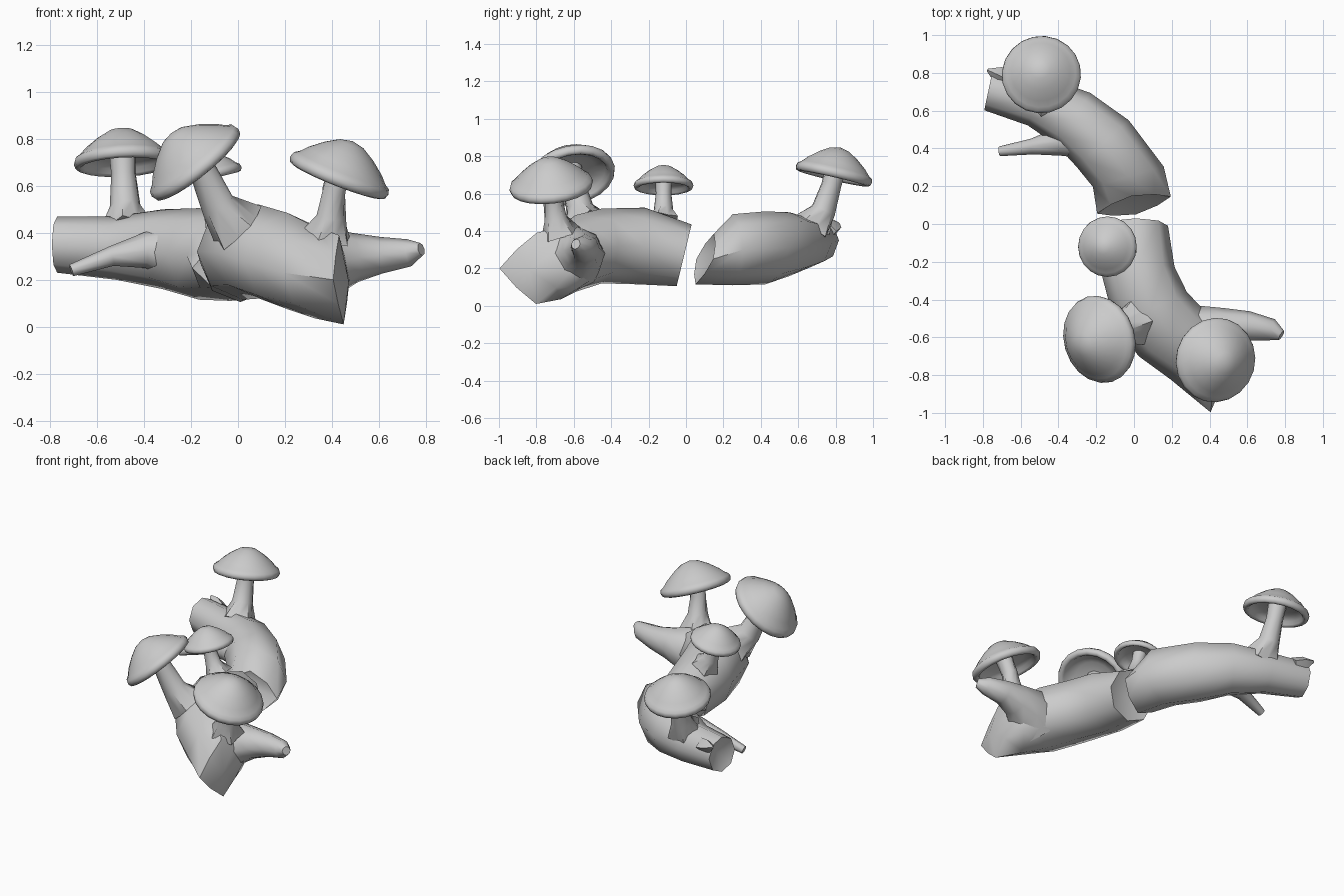
import bpy
import bmesh
from math import cos, sin, tau, radians
from mathutils import Vector

cube = bpy.data.objects.get("Cube")
if cube:
    bpy.data.objects.remove(cube)

grey = bpy.data.materials.new("plain_grey")
grey.use_nodes = True
grey.diffuse_color = (0.6, 0.6, 0.6, 1)
grey.node_tree.nodes["Principled BSDF"].inputs["Base Color"].default_value = (0.6, 0.6, 0.6, 1)


def finish(name, bm, angle):
    """Turn a bmesh into a smooth shaded object."""
    bmesh.ops.remove_doubles(bm, verts=bm.verts, dist=0.0005)
    bmesh.ops.recalc_face_normals(bm, faces=bm.faces)
    mesh = bpy.data.meshes.new(name)
    bm.to_mesh(mesh)
    bm.free()
    mesh.materials.append(grey)
    obj = bpy.data.objects.new(name, mesh)
    bpy.context.collection.objects.link(obj)
    bpy.ops.object.select_all(action='DESELECT')
    obj.select_set(True)
    bpy.context.view_layer.objects.active = obj
    bpy.ops.object.shade_smooth_by_angle(angle=radians(angle))


def loft(name, rings, recess=(0, 0)):
    """Skin a list of point rings and close both ends, each sunk in by its recess."""
    bm = bmesh.new()
    loops = [[bm.verts.new(p) for p in ring] for ring in rings]
    n = len(rings[0])
    for a, b in zip(loops, loops[1:]):
        for i in range(n):
            j = (i + 1) % n
            bm.faces.new((a[i], a[j], b[j], b[i]))
    mids = [sum(ring, Vector()) / n for ring in rings]
    for end, inner, depth in ((0, 1, recess[0]), (-1, -2, recess[1])):
        hub = bm.verts.new(mids[end] + (mids[inner] - mids[end]).normalized() * depth)
        for i in range(n):
            bm.faces.new((loops[end][i], loops[end][(i + 1) % n], hub))
    finish(name, bm, 60)


def log(name, sections, recess):
    """Sections: centre x, y, z, side angle, half width, half height, lean, corner fullness."""
    rings = []
    for x, y, z, turn, hw, hh, lean, full in sections:
        t = radians(turn)
        side, fwd = Vector((cos(t), sin(t), 0)), Vector((-sin(t), cos(t), 0))
        up = Vector((0, 0, hh)) + fwd * lean
        rings.append([Vector((x, y, z)) + (side * hw * cos(k * tau / 8) + up * sin(k * tau / 8))
                      * (full if k % 2 else 1) for k in range(8)])
    loft(name, rings, recess)


def tube(name, path, radii, sides=8, jag=1.0):
    """Round tube along a path; jag shortens every second point of the first ring."""
    pts = [Vector(p) for p in path]
    rings = []
    for i, (p, r) in enumerate(zip(pts, radii)):
        axis = pts[min(i + 1, len(pts) - 1)] - pts[max(i - 1, 0)]
        turn = axis.to_track_quat('Z', 'Y')
        rings.append([p + turn @ Vector((cos(k * tau / sides), sin(k * tau / sides), 0))
                      * r * (jag if i == 0 and k % 2 else 1) for k in range(sides)])
    loft(name, rings)


# Cap outline with a rounded lip and a hollow underside
CAP = [(0, .72), (.25, .66), (.5, .51), (.75, .31), (.88, .17), (.97, .11), (1, .02), (.97, -.07),
       (.89, -.1), (.82, -.05), (.78, .05), (.55, .14), (.3, .18), (0, .19)]


def mushroom(name, centre, normal, radius, base, stem_r):
    """Cap turned from a profile, with a bent stem flaring into a ragged foot."""
    centre, base = Vector(centre), Vector(base)
    normal = Vector(normal).normalized()
    turn = normal.to_track_quat('Z', 'Y')
    bm = bmesh.new()
    verts = [bm.verts.new((r * radius, 0, z * radius)) for r, z in CAP]
    edges = [bm.edges.new(pair) for pair in zip(verts, verts[1:])]
    bmesh.ops.spin(bm, geom=verts + edges, axis=(0, 0, 1), cent=(0, 0, 0),
                   angle=tau, steps=20, use_duplicate=False)
    for v in bm.verts:
        v.co = centre + turn @ v.co
    finish(name + "_cap", bm, 70)
    top = centre + normal * radius * 0.18
    neck = centre - normal * radius * 0.25
    bend = base.lerp(neck, 0.6)
    bend.z = base.z + (neck.z - base.z) * 0.42
    tube(name + "_stem", [base, bend, neck, top],
         [stem_r * 2.1, stem_r * 1.15, stem_r * 0.92, stem_r], 10, 0.75)


# Broken log pieces
log("front_log", [
    (0.01, -0.01, 0.27, 0, 0.17, 0.165, 0.04, 1),
    (0.02, -0.24, 0.32, 4, 0.195, 0.205, 0.02, 1),
    (0.09, -0.45, 0.32, 25, 0.21, 0.2, 0, 1),
    (0.21, -0.59, 0.28, 31, 0.215, 0.205, 0, 1),
    (0.33, -0.67, 0.23, 48, 0.205, 0.195, 0, 0.95),
    (0.44, -0.8, 0.2, 80, 0.2, 0.19, 0.01, 0.76),
], (0.05, -0.05))
log("back_log", [
    (0.0, 0.1, 0.25, 13, 0.2, 0.135, 0.05, 0.85),
    (-0.03, 0.25, 0.3, 16, 0.195, 0.19, 0, 1),
    (-0.165, 0.425, 0.31, 42, 0.185, 0.195, 0, 1),
    (-0.32, 0.555, 0.33, 58, 0.165, 0.17, 0, 1),
    (-0.52, 0.65, 0.335, 72, 0.135, 0.135, 0, 1),
    (-0.77, 0.71, 0.35, 78, 0.11, 0.12, 0, 1),
], (0.08, 0.05))

# Side branches and a splinter on the broken end
tube("front_branch", [(0.3, -0.62, 0.25), (0.4, -0.57, 0.28), (0.5, -0.55, 0.295), (0.61, -0.54, 0.305),
                      (0.73, -0.56, 0.315), (0.78, -0.59, 0.33)],
     [0.18, 0.145, 0.105, 0.078, 0.058, 0.028])
tube("back_branch", [(-0.25, 0.47, 0.32), (-0.4, 0.435, 0.325), (-0.54, 0.41, 0.3), (-0.71, 0.385, 0.24)],
     [0.13, 0.075, 0.042, 0.026])
tube("end_splinter", [(-0.66, 0.76, 0.4), (-0.72, 0.79, 0.42), (-0.775, 0.815, 0.44)],
     [0.05, 0.045, 0.008], 4)

# Mushrooms
mushroom("rear_mushroom", (-0.49, 0.79, 0.7), (-0.05, 0.22, 0.97), 0.21, (-0.47, 0.67, 0.41), 0.058)
mushroom("middle_mushroom", (-0.14, -0.12, 0.64), (-0.24, 0.0, 0.97), 0.16, (-0.06, -0.12, 0.45), 0.045)
mushroom("right_mushroom", (-0.18, -0.61, 0.695), (-0.62, -0.18, 0.77), 0.235, (0.0, -0.52, 0.42), 0.065)
mushroom("left_mushroom", (0.43, -0.72, 0.64), (0.36, -0.1, 0.92), 0.225, (0.38, -0.67, 0.38), 0.055)
